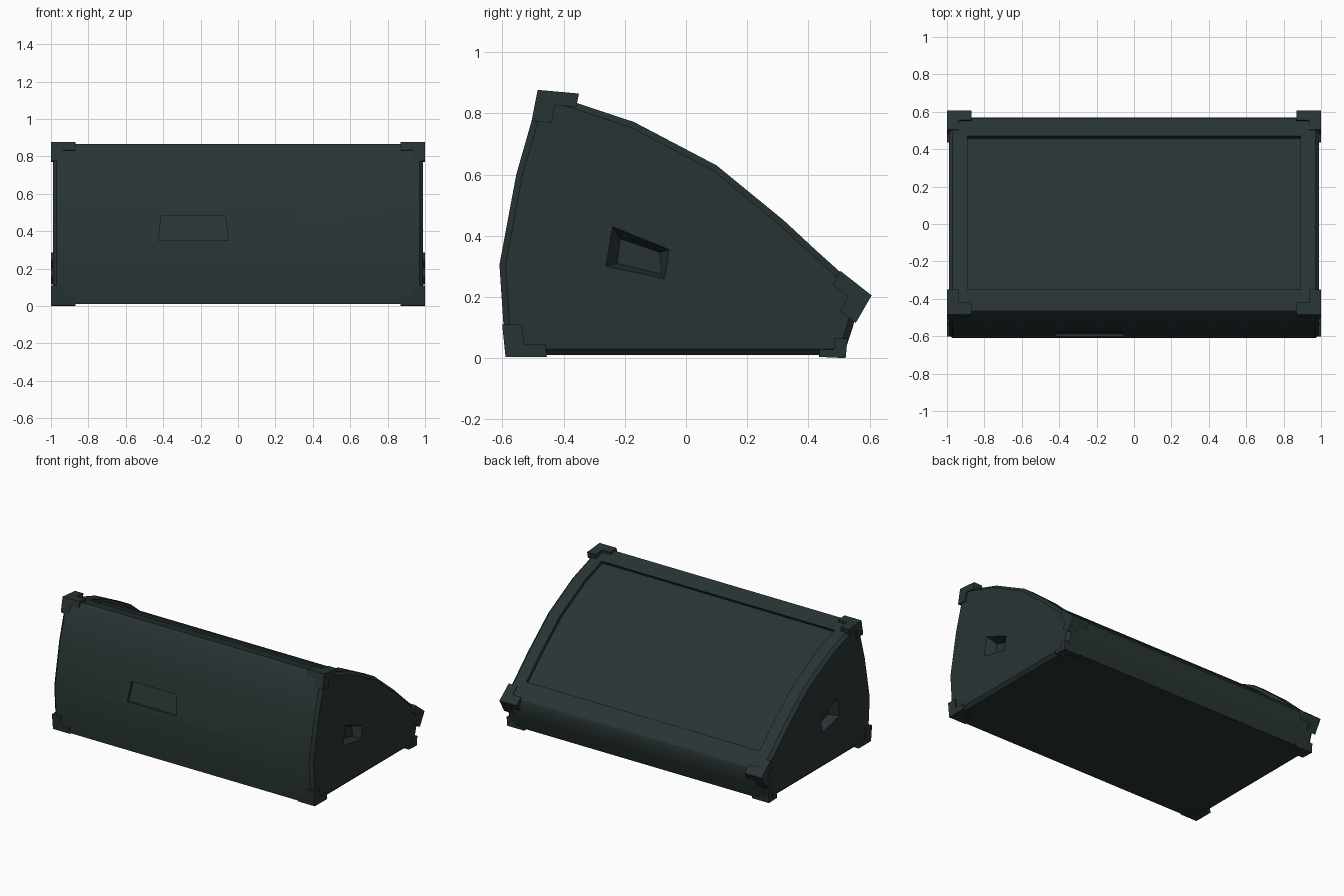
import bpy, bmesh
from mathutils import Vector

if "Cube" in bpy.data.objects:
    bpy.data.objects.remove(bpy.data.objects["Cube"])

mat = bpy.data.materials.new("dark slate")
mat.diffuse_color = (0.022, 0.034, 0.034, 1)
mat.use_nodes = True
mat.node_tree.nodes["Principled BSDF"].inputs["Base Color"].default_value = mat.diffuse_color


def loft(name, rings):
    """Closed solid through rings of equal point count."""
    bm = bmesh.new()
    vs = [[bm.verts.new(p) for p in r] for r in rings]
    n = len(vs[0])
    for a, b in zip(vs, vs[1:]):
        for i in range(n):
            bm.faces.new((a[i], a[(i + 1) % n], b[(i + 1) % n], b[i]))
    bm.faces.new(vs[0])
    bm.faces.new(vs[-1])
    bmesh.ops.recalc_face_normals(bm, faces=bm.faces)
    me = bpy.data.meshes.new(name)
    bm.to_mesh(me)
    bm.free()
    me.materials.append(mat)
    ob = bpy.data.objects.new(name, me)
    bpy.context.collection.objects.link(ob)
    return ob


def prism(name, pts, x0, x1):
    return loft(name, [[(x, y, z) for y, z in pts] for x in (x0, x1)])


def inset(pts, d):
    """Offset a closed y-z outline inward (outline runs clockwise)."""
    out = []
    n = len(pts)
    for i in range(n):
        p, a, b = Vector(pts[i]), Vector(pts[i - 1]), Vector(pts[(i + 1) % n])
        e, f = (p - a).normalized(), (b - p).normalized()
        n1, n2 = Vector((e.y, -e.x)), Vector((f.y, -f.x))
        out.append(tuple(p + (n1 + n2) * d / (1 + n1.dot(n2))))
    return out


def cut(ob, cutter):
    m = ob.modifiers.new("cut", 'BOOLEAN')
    m.operation = 'DIFFERENCE'
    m.solver = 'EXACT'
    m.object = cutter
    bpy.context.view_layer.objects.active = ob
    bpy.ops.object.modifier_apply(modifier=m.name)
    bpy.data.objects.remove(cutter)


# Wedge cabinet with chamfered side edges
outline = [(-0.59, 0.01), (-0.61, 0.305), (-0.555, 0.6), (-0.485, 0.845),
           (-0.465, 0.865), (-0.36, 0.835), (-0.17, 0.772), (0.1, 0.63),
           (0.32, 0.45), (0.43, 0.348), (0.5, 0.285), (0.56, 0.23),
           (0.57, 0.19), (0.545, 0.1), (0.515, 0.01)]
small = inset(outline, 0.02)
body = loft("cabinet", [[(x, y, z) for y, z in o] for x, o in
            ((-0.99, small), (-0.97, outline), (0.97, outline), (0.99, small))])

# Recessed sloping grille panel
slope = [(-0.35, 0.832)] + outline[6:10] + [(0.47, 0.312)]
low = [(y - 0.012, z - 0.019) for y, z in slope]
high = [(y + 0.03, z + 0.05) for y, z in reversed(slope)]
cut(body, prism("grille_cutter", low + high, -0.89, 0.89))

# Side handle pockets
outer = [(-0.24, 0.43), (-0.055, 0.355), (-0.07, 0.26), (-0.262, 0.3)]
inner = [(-0.215, 0.39), (-0.085, 0.345), (-0.08, 0.275), (-0.225, 0.31)]
for s in (-1, 1):
    over = [(o[0] * 2 - i[0], o[1] * 2 - i[1]) for o, i in zip(outer, inner)]
    cut(body, loft("handle_cutter", [[(s * x, y, z) for y, z in q] for x, q in
                   ((1.05, over), (0.99, outer), (0.93, inner))]))

# Shallow connector recess on the front
cut(body, loft("socket_cutter", [
    [(-0.425, -0.7, 0.35), (-0.05, -0.7, 0.35), (-0.07, -0.7, 0.485), (-0.41, -0.7, 0.485)],
    [(-0.425, -0.587, 0.35), (-0.05, -0.587, 0.35), (-0.07, -0.55, 0.485), (-0.41, -0.55, 0.485)]]))

# Corner protectors: corner point, two arm vectors, arm thickness fractions
corners = {
    "top_front": ((-0.485, 0.877), (0.135, -0.012), (-0.02, -0.102), 0.48, 0.43),
    "bottom_front": ((-0.59, 0.004), (0.135, 0.0), (-0.011, 0.106), 0.48, 0.4),
    "bottom_back": ((0.522, 0.0), (-0.087, 0.004), (0.006, 0.064), 0.48, 0.4),
    "top_back": ((0.607, 0.205), (-0.102, 0.08), (-0.052, -0.09), 0.5, 0.5),
}
for name, (c, u, v, fu, fv) in corners.items():
    c, u, v = Vector(c), Vector(u), Vector(v)
    ell = [c, c + u, c + u + v * fv, c + u * fu + v * fv, c + u * fu + v, c + v]
    block = [c, c + u * fu, c + u * fu + v * fv, c + v * fv]
    for s, side in ((-1, "left"), (1, "right")):
        prism(f"{name}_{side}_corner", ell, s * 0.935, s * 1.0)
        prism(f"{name}_{side}_corner_arm", block, s * 0.87, s * 0.935)

# Smooth the gentle curve of the cabinet, keep hard edges
bpy.ops.object.select_all(action='DESELECT')
body.select_set(True)
bpy.context.view_layer.objects.active = body
bpy.ops.object.shade_smooth_by_angle(angle=0.52)
